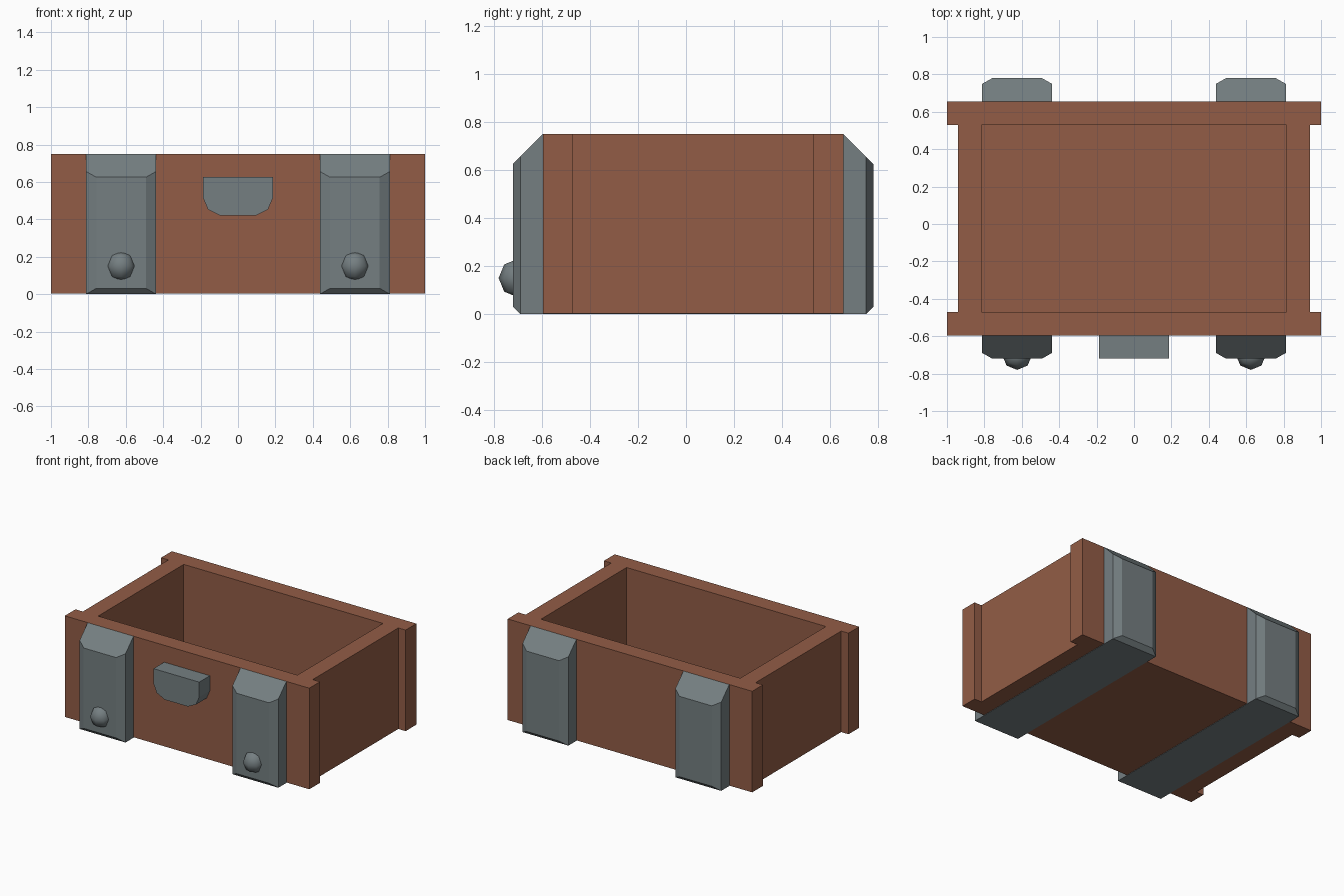
import bpy, bmesh, math

if "Cube" in bpy.data.objects:
    bpy.data.objects.remove(bpy.data.objects["Cube"])


def material(name, rgb):
    m = bpy.data.materials.new(name)
    m.diffuse_color = (*rgb, 1)
    m.use_nodes = True
    m.node_tree.nodes["Principled BSDF"].inputs["Base Color"].default_value = m.diffuse_color
    return m


WOOD = material("brown wood", (0.29, 0.108, 0.061))
METAL = material("grey metal", (0.178, 0.212, 0.222))


def finish(bm, name, mat):
    bmesh.ops.recalc_face_normals(bm, faces=bm.faces)
    me = bpy.data.meshes.new(name)
    bm.to_mesh(me)
    bm.free()
    me.materials.append(mat)
    ob = bpy.data.objects.new(name, me)
    bpy.context.collection.objects.link(ob)
    return ob


def box(name, x0, x1, y0, y1, z0, z1, mat):
    bm = bmesh.new()
    bmesh.ops.create_cube(bm, size=1)
    for v in bm.verts:
        v.co = ((x0, x1)[v.co.x > 0], (y0, y1)[v.co.y > 0], (z0, z1)[v.co.z > 0])
    return finish(bm, name, mat)


def prism(points, direction):
    """Extrude a closed polygon of 3D points."""
    bm = bmesh.new()
    face = bm.faces.new([bm.verts.new(p) for p in points])
    ext = bmesh.ops.extrude_face_region(bm, geom=[face])
    verts = [g for g in ext["geom"] if isinstance(g, bmesh.types.BMVert)]
    bmesh.ops.translate(bm, verts=verts, vec=direction)
    bmesh.ops.recalc_face_normals(bm, faces=bm.faces)
    return bm


FRONT, BACK, TOP, T, BASE = -0.595, 0.655, 0.75, 0.125, 0.003

# Wooden box: long boards overhang the end boards
box("front_board", -1, 1, FRONT, FRONT + T, BASE, TOP, WOOD)
box("back_board", -1, 1, BACK - T, BACK, BASE, TOP, WOOD)
for s, side in ((-1, "left"), (1, "right")):
    a, b = sorted((s * 0.815, s * 0.94))
    box(side + "_end_board", a, b, FRONT + T, BACK - T, BASE, TOP, WOOD)
box("floor_board", -0.815, 0.815, FRONT + T, BACK - T, BASE, T, WOOD)

# Metal straps wrapping front, bottom and back, with bevelled outer pads
D, C = 0.094, 0.031
for s, side in ((-1, "left"), (1, "right")):
    cx = s * 0.625
    outline = [(FRONT, TOP), (FRONT - D, TOP - D), (FRONT - D, 0), (BACK + D, 0),
               (BACK + D, TOP - D), (BACK, TOP), (BACK, 0.02), (FRONT, 0.02)]
    bm = prism([(cx - 0.1875, y, z) for y, z in outline], (0.375, 0, 0))
    pads = [f for f in bm.faces if abs(f.normal.y) > 0.9
            and (f.calc_center_median().y < FRONT - 0.05 or f.calc_center_median().y > BACK + 0.05)]
    for f in bmesh.ops.extrude_discrete_faces(bm, faces=pads)["faces"]:
        for v in f.verts:
            v.co.x += 0.055 if v.co.x < cx else -0.055
            v.co.y += C if v.co.y > 0 else -C
            v.co.z += C if v.co.z < 0.3 else -C
    finish(bm, side + "_strap", METAL)

    # Round stud low on the front of each strap
    bm = bmesh.new()
    bmesh.ops.create_uvsphere(bm, u_segments=8, v_segments=4, radius=0.08)
    bmesh.ops.translate(bm, verts=bm.verts, vec=(cx, -0.70, 0.15))
    for f in bm.faces:
        f.smooth = True
    finish(bm, side + "_stud", METAL)

# Pull handle with rounded lower corners
half = [(0.187, 0.625), (0.187, 0.515), (0.16, 0.452), (0.095, 0.42)]
pts = half + [(-x, z) for x, z in reversed(half)]
finish(prism([(x, FRONT, z) for x, z in pts], (0, -T, 0)), "pull_handle", METAL)
